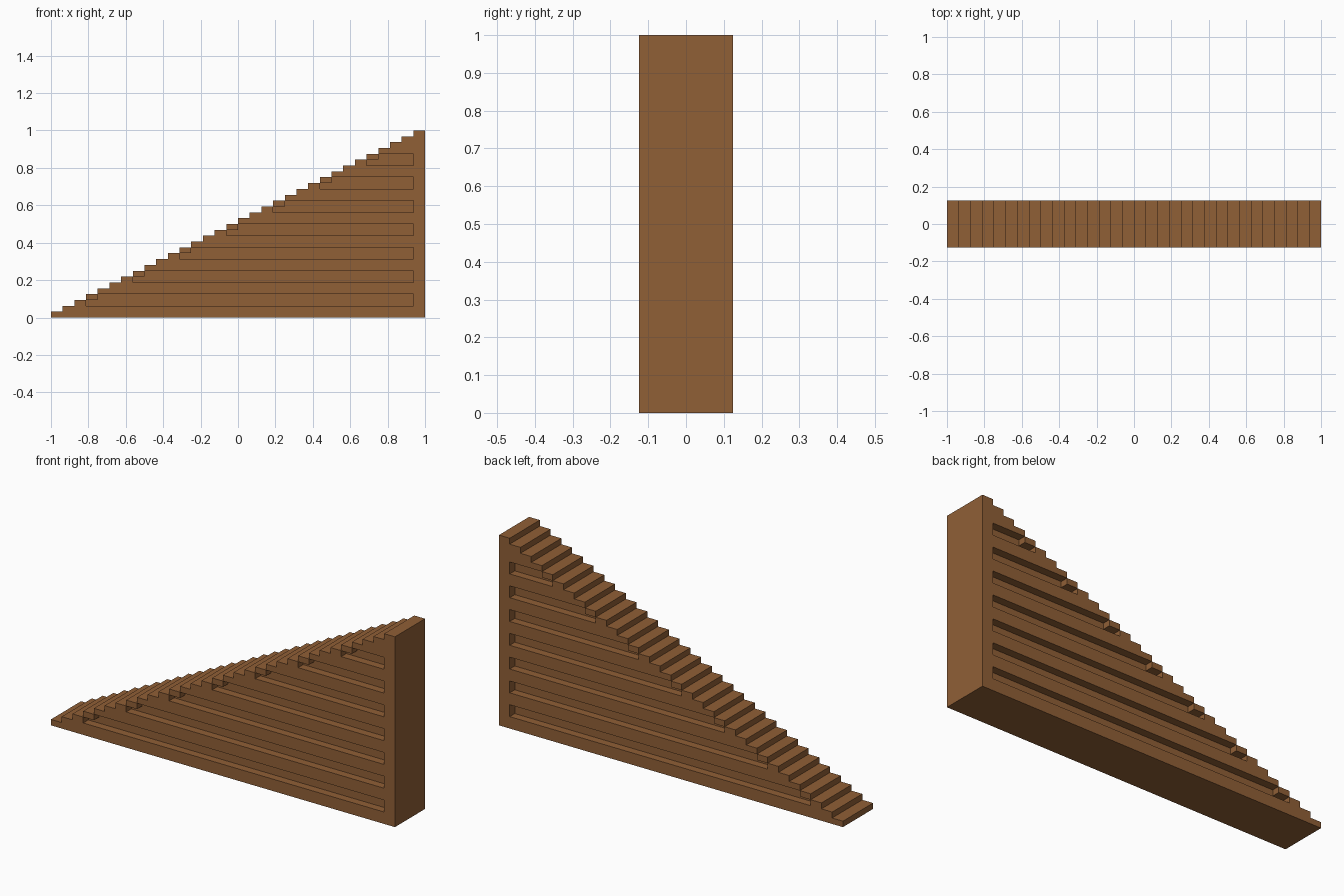
import bpy
import bmesh

default = bpy.data.objects.get("Cube")
if default:
    bpy.data.objects.remove(default, do_unlink=True)

STEPS = 32
RUN = 2 / STEPS          # tread depth
RISE = 1 / STEPS         # step height
HALF_WIDTH = 0.125
GROOVE_DEPTH = 0.042

wood = bpy.data.materials.new("brown_wood")
wood.use_nodes = True
colour = (0.28, 0.115, 0.037, 1)
wood.diffuse_color = colour
wood.node_tree.nodes["Principled BSDF"].inputs["Base Color"].default_value = colour


def add_prism(bm, profile, y0, y1):
    """Extrude an (x, z) outline from y0 to y1."""
    face = bm.faces.new([bm.verts.new((x, y0, z)) for x, z in profile])
    new = bmesh.ops.extrude_face_region(bm, geom=[face])["geom"]
    verts = [v for v in new if isinstance(v, bmesh.types.BMVert)]
    bmesh.ops.translate(bm, verts=verts, vec=(0, y1 - y0, 0))


def make_object(name, bm):
    bmesh.ops.recalc_face_normals(bm, faces=bm.faces)
    mesh = bpy.data.meshes.new(name)
    bm.to_mesh(mesh)
    bm.free()
    mesh.materials.append(wood)
    obj = bpy.data.objects.new(name, mesh)
    bpy.context.collection.objects.link(obj)
    return obj


# Solid staircase
outline = [(1, 0), (-1, 0)]
for i in range(STEPS):
    x, z = -1 + i * RUN, (i + 1) * RISE
    outline += [(x, z), (x + RUN, z)]
bm = bmesh.new()
add_prism(bm, outline, -HALF_WIDTH, HALF_WIDTH)
stairs = make_object("staircase", bm)

# Side grooves, each stopping under a one-step-thick tread
bm = bmesh.new()
end = 1 - RUN
for level in range(3, STEPS - 4, 4):
    start = -1 + level * RUN
    low, mid, top = [(level + k) * RISE for k in (-1, 0, 1)]
    groove = [(start, low), (end, low), (end, top),
              (start + RUN, top), (start + RUN, mid), (start, mid)]
    for side in (-1, 1):
        add_prism(bm, groove, side * (HALF_WIDTH - GROOVE_DEPTH),
                  side * (HALF_WIDTH + 0.05))
cutter = make_object("groove_cutter", bm)
cutter.hide_render = True

# Cut the grooves and drop the cutter
cut = stairs.modifiers.new("grooves", 'BOOLEAN')
cut.operation = 'DIFFERENCE'
cut.solver = 'EXACT'
cut.object = cutter
bpy.context.view_layer.objects.active = stairs
bpy.ops.object.modifier_apply(modifier=cut.name)
bpy.data.objects.remove(cutter, do_unlink=True)
